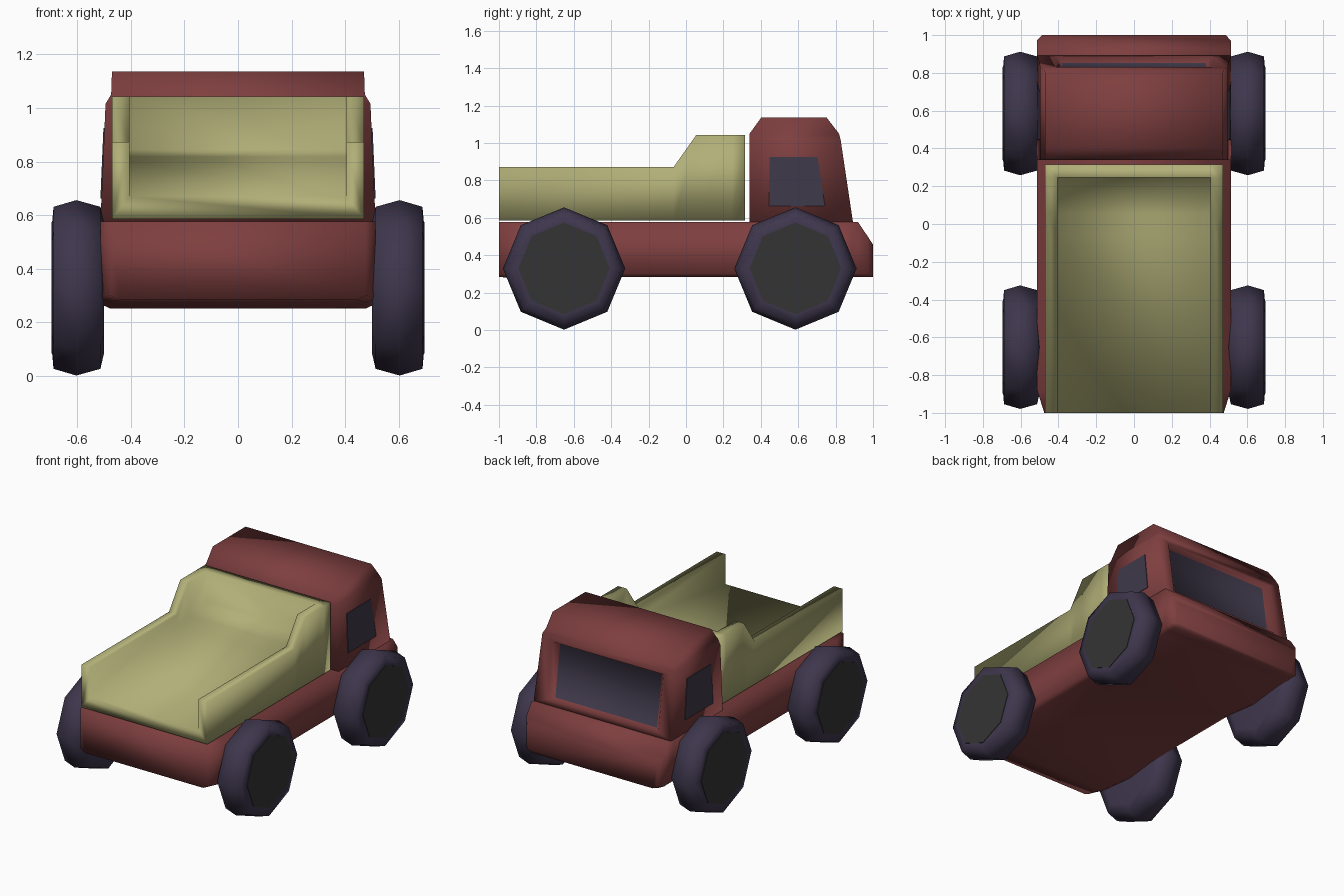
import bpy, bmesh, math

if "Cube" in bpy.data.objects:
    bpy.data.objects.remove(bpy.data.objects["Cube"])

def material(name, rgb):
    m = bpy.data.materials.new(name)
    m.diffuse_color = (*rgb, 1)
    m.use_nodes = True
    m.node_tree.nodes["Principled BSDF"].inputs["Base Color"].default_value = m.diffuse_color
    return m

RED = material("brick red", (0.21, 0.049, 0.050))
OLIVE = material("olive", (0.44, 0.43, 0.185))
TYRE = material("dark violet", (0.049, 0.038, 0.075))
HUB = material("dark grey", (0.034, 0.034, 0.034))
GLASS = material("window violet", (0.049, 0.040, 0.068))

def finish(name, bm, mats, smooth=True):
    bmesh.ops.recalc_face_normals(bm, faces=bm.faces)
    for f in bm.faces:
        f.smooth = smooth
    me = bpy.data.meshes.new(name)
    bm.to_mesh(me)
    bm.free()
    for m in mats:
        me.materials.append(m)
    ob = bpy.data.objects.new(name, me)
    bpy.context.collection.objects.link(ob)
    return ob

def loft(sections):
    """Skin a list of closed cross-sections and cap both ends."""
    bm = bmesh.new()
    rings = [[bm.verts.new(p) for p in s] for s in sections]
    n = len(rings[0])
    for a, b in zip(rings, rings[1:]):
        for i in range(n):
            j = (i + 1) % n
            bm.faces.new((a[i], a[j], b[j], b[i]))
    bm.faces.new(rings[0])
    bm.faces.new(rings[-1])
    bmesh.ops.remove_doubles(bm, verts=bm.verts, dist=1e-4)
    return bm

# Chassis: sections along y (y, half width, bottom, top), dipping at the axles
def chassis_section(y, w, zb, zt):
    return [(x, y, z) for x, z in ((-w, zb + .017), (-w + .035, zb), (w - .035, zb),
                                   (w, zb + .017), (w, zt), (-w, zt))]

stations = [(-1, .475, .284, .577), (-.88, .513, .275, .577), (-.64, .513, .252, .577),
            (-.36, .513, .284, .577), (.30, .513, .284, .577), (.57, .513, .252, .577),
            (.85, .513, .284, .577), (.92, .513, .284, .577), (.972, .513, .284, .50),
            (1, .485, .284, .457)]
finish("chassis", loft([chassis_section(*s) for s in stations]), [RED])

# Cab: horizontal sections (z, half width, rear y, front y)
cab = loft([[(-w, y0, z), (w, y0, z), (w, y1, z), (-w, y1, z)] for z, w, y0, y1 in
            ((.575, .513, .34, .893), (1.015, .494, .34, .827),
             (1.05, .473, .34, .818), (1.136, .47, .402, .752))])
bmesh.ops.recalc_face_normals(cab, faces=cab.faces)
# Recessed windscreen
front = max((f for f in cab.faces if f.normal.y > .9), key=lambda f: f.calc_area())
bmesh.ops.inset_individual(cab, faces=[front], thickness=.05)
for v in front.verts:
    v.co.x = math.copysign(.415, v.co.x)
bmesh.ops.inset_individual(cab, faces=[front], thickness=.02, depth=-.035)
for v in front.verts:
    v.co.x = math.copysign(.38, v.co.x)
front.material_index = 1
finish("cab", cab, [RED, GLASS])

# Side windows: thin plates that follow the sloping doors
for side, label in ((1, "right"), (-1, "left")):
    def plate(offset):
        return [(side * (.513 - .019 * (z - .575) / .44 + offset), y, z) for y, z in
                ((.443, .663), (.743, .663), (.703, .925), (.447, .925))]
    finish(label + "_window", loft([plate(-.004), plate(.004)]), [GLASS], False)

# Cargo bed: U-shaped sections along y (y, wall top, floor)
def bed_section(y, top, floor):
    o, i = .47, .405
    return [(x, y, z) for x, z in ((-o, .586), (o, .586), (o, top), (i, top),
                                   (i, floor), (-i, floor), (-i, top), (-o, top))]

def slope(y):
    return .67 + .175 * (y + 1) / 1.245

finish("cargo_bed", loft([bed_section(*s) for s in (
    (-1, .873, .67), (-.065, .873, slope(-.065)), (.055, 1.043, slope(.055)),
    (.245, 1.043, .845), (.245, 1.043, 1.043), (.315, 1.043, 1.043))]), [OLIVE])

# Wheels: eight-sided tyres with flat hub plates
def ring(x, r, y):
    return [(x, y + r * math.sin(k * math.pi / 4), .329 + r * math.cos(k * math.pi / 4))
            for k in range(8)]

for side, s_name in ((1, "right"), (-1, "left")):
    for y, y_name in ((-.652, "bed"), (.585, "cab")):
        name = f"{s_name}_{y_name}_wheel"
        finish(name, loft([ring(side * x, r, y) for x, r in
                           ((.50, .245), (.513, .302), (.603, .327), (.688, .302), (.693, .245))]), [TYRE])
        finish(name + "_hub", loft([ring(side * .690, .245, y), ring(side * .696, .245, y)]), [HUB], False)
